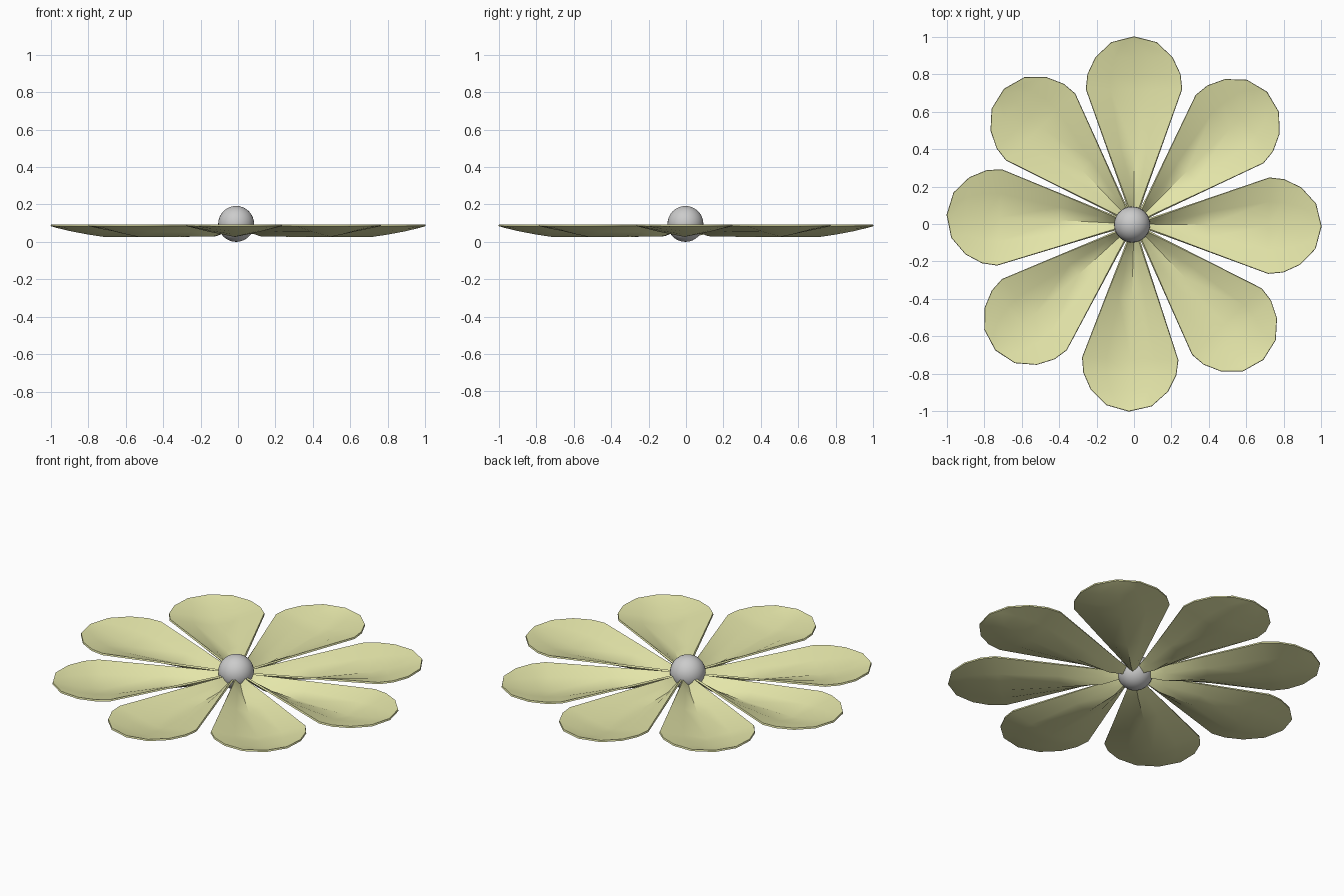
import bpy, bmesh
from math import radians
from mathutils import Matrix

if "Cube" in bpy.data.objects:
    bpy.data.objects.remove(bpy.data.objects["Cube"])

CENTRE = (-0.01, -0.003)
THICK = 0.01

mat = bpy.data.materials.new("petal_yellow_green")
mat.diffuse_color = (0.78, 0.79, 0.40, 1)
mat.use_nodes = True
mat.node_tree.nodes["Principled BSDF"].inputs["Base Color"].default_value = mat.diffuse_color

# petal stations: distance from the middle, half width, crease height
STATIONS = [(0.03, 0.010, 0.074), (0.09, 0.028, 0.062), (0.17, 0.056, 0.040),
            (0.40, 0.140, 0.037), (0.72, 0.255, 0.037), (0.80, 0.247, 0.049),
            (0.89, 0.205, 0.066), (0.97, 0.120, 0.085)]
RIM = 0.094


def petal(name, angle):
    bm = bmesh.new()
    rows = []
    # creased cup: low along the middle, rim level all round
    for r, w, z in STATIONS:
        row = []
        for t in (-1, -0.5, 0, 0.5, 1):
            row.append(bm.verts.new((r, t * w, z + (RIM - z) * abs(t) ** 1.15)))
        rows.append(row)
    for a, b in zip(rows, rows[1:]):
        for i in range(4):
            bm.faces.new((a[i], b[i], b[i + 1], a[i + 1]))
    tip = bm.verts.new((1.0, 0, RIM))
    for i in range(4):
        bm.faces.new((rows[-1][i], tip, rows[-1][i + 1]))
    bmesh.ops.rotate(bm, verts=bm.verts, cent=(0, 0, 0),
                     matrix=Matrix.Rotation(radians(angle), 3, 'Z'))
    bmesh.ops.recalc_face_normals(bm, faces=bm.faces)
    bm.normal_update()
    if sum(f.normal.z for f in bm.faces) < 0:
        bmesh.ops.reverse_faces(bm, faces=bm.faces)
    me = bpy.data.meshes.new(name)
    bm.to_mesh(me)
    bm.free()
    ob = bpy.data.objects.new(name, me)
    bpy.context.collection.objects.link(ob)
    me.materials.append(mat)
    # thin shell hanging below the upper surface
    sol = ob.modifiers.new("thickness", 'SOLIDIFY')
    sol.thickness = THICK
    sol.offset = -1
    bpy.ops.object.select_all(action='DESELECT')
    ob.select_set(True)
    bpy.context.view_layer.objects.active = ob
    bpy.ops.object.modifier_apply(modifier=sol.name)
    bpy.ops.object.shade_smooth_by_angle(angle=radians(35))


# eight petals, spaced slightly unevenly
for i, ang in enumerate((-0.7, 44.8, 90, 133.9, 177.2, 222.3, 268.4, 313.6)):
    petal(f"petal_{i + 1}", ang)

# round flower centre
bpy.ops.mesh.primitive_uv_sphere_add(segments=32, ring_count=16, radius=0.096,
                                     location=(*CENTRE, 0.096))
bpy.context.object.name = "flower_centre"
bpy.ops.object.shade_smooth()
